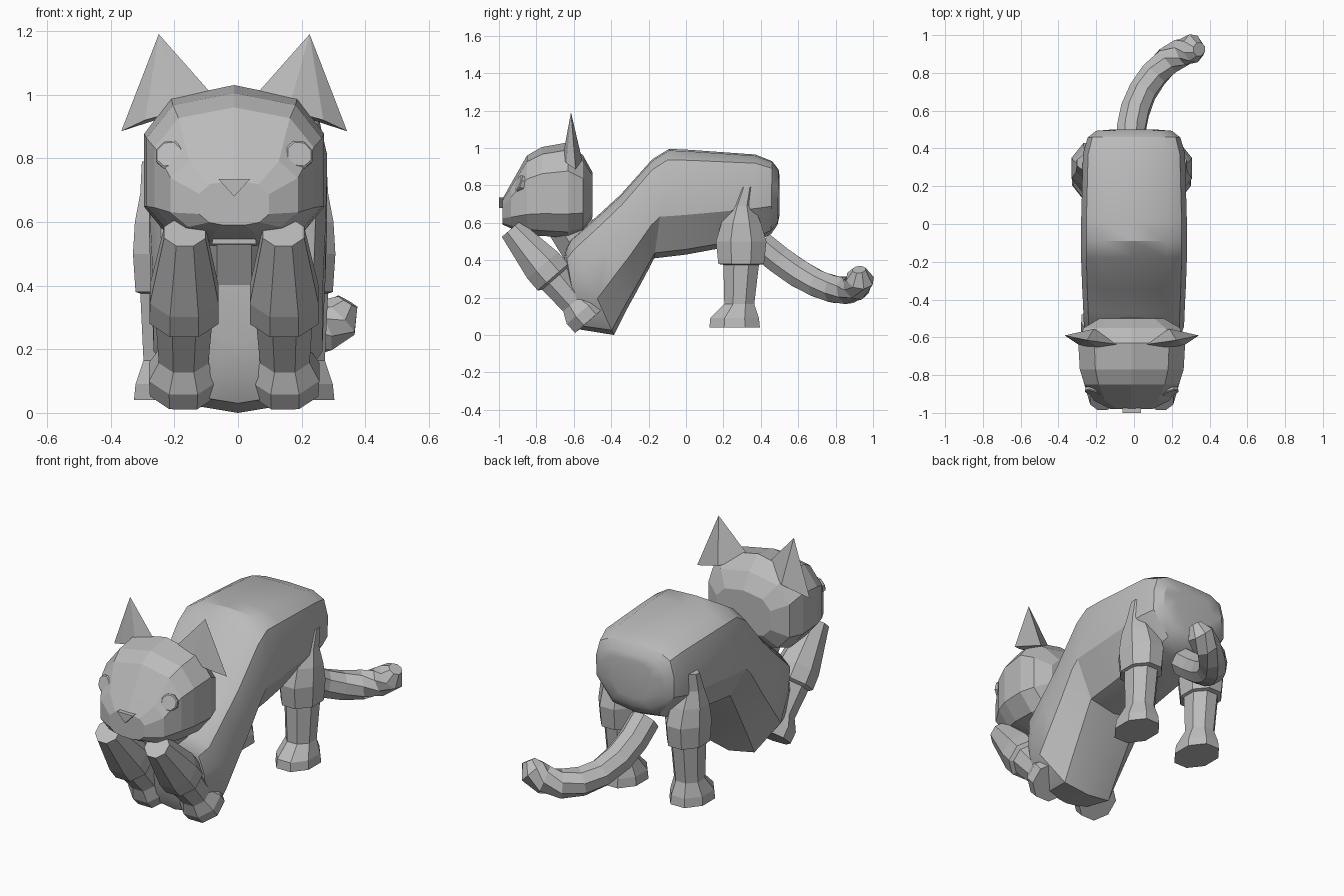
import bpy
import bmesh
from math import sin, cos, pi, radians
from mathutils import Vector

cube = bpy.data.objects.get("Cube")
if cube:
    bpy.data.objects.remove(cube)

CX = -0.012  # centre line of the head and the paired parts

grey = bpy.data.materials.new("soft_grey")
grey.use_nodes = True
colour = (0.5, 0.5, 0.5, 1)
grey.diffuse_color = colour
grey.node_tree.nodes["Principled BSDF"].inputs["Base Color"].default_value = colour


def finish(name, bm):
    bmesh.ops.recalc_face_normals(bm, faces=bm.faces)
    mesh = bpy.data.meshes.new(name)
    bm.to_mesh(mesh)
    bm.free()
    mesh.materials.append(grey)
    obj = bpy.data.objects.new(name, mesh)
    bpy.context.collection.objects.link(obj)
    return obj


def loft(name, rings):
    """Skin a list of equal-sized rings and close both ends."""
    bm = bmesh.new()
    loops = [[bm.verts.new(p) for p in ring] for ring in rings]
    n = len(loops[0])
    for a, b in zip(loops, loops[1:]):
        for i in range(n):
            j = (i + 1) % n
            bm.faces.new((a[i], a[j], b[j], b[i]))
    bm.faces.new(loops[0])
    bm.faces.new(loops[-1])
    return finish(name, bm)


def tube(name, path, radii, axis=None, sides=8):
    """Faceted limb; radii are (across, along) pairs, axis fixes the ring tilt."""
    pts = [Vector(p) for p in path]
    rings = []
    for i, p in enumerate(pts):
        t = axis or pts[min(i + 1, len(pts) - 1)] - pts[max(i - 1, 0)]
        t = Vector(t).normalized()
        v = t.cross(Vector((1, 0, 0))).normalized()
        u = v.cross(t)
        k = 1 / cos(pi / sides)
        angles = [2 * pi * (s + 0.5) / sides for s in range(sides)]
        rings.append([p + k * (u * radii[i][0] * cos(a) + v * radii[i][1] * sin(a))
                      for a in angles])
    return loft(name, rings)


def section(outline, cx, width, top, low):
    """Mirrored cross-section strung between a top and a low (y, z) point."""
    full = outline + [(-x, h) for x, h in reversed(outline) if x]
    return [(cx + x * width, low[0] + (top[0] - low[0]) * h,
             low[1] + (top[1] - low[1]) * h) for x, h in full]


# Body: arched tube bending down to a domed chest
body_outline = [(0, 1), (0.62, 0.985), (0.9, 0.9), (1, 0.68), (1, 0.38),
                (0.58, 0.05), (0, 0)]
body = [
    (0.12, (0.5, 0.85), (0.5, 0.64)),
    (0.2, (0.495, 0.885), (0.49, 0.59)),
    (0.245, (0.46, 0.93), (0.455, 0.54)),
    (0.27, (0.37, 0.965), (0.38, 0.5)),
    (0.28, (0.02, 0.99), (0.0, 0.43)),
    (0.28, (-0.09, 0.995), (-0.17, 0.41)),
    (0.28, (-0.18, 0.94), (-0.19, 0.37)),
    (0.275, (-0.35, 0.75), (-0.265, 0.23)),
    (0.27, (-0.47, 0.64), (-0.32, 0.13)),
    (0.265, (-0.62, 0.51), (-0.385, 0.0)),
    (0.22, (-0.645, 0.45), (-0.57, 0.03)),
    (0.14, (-0.65, 0.42), (-0.61, 0.1)),
    (0.08, (-0.65, 0.4), (-0.63, 0.22)),
]
torso = loft("body", [section(body_outline, 0, *r) for r in body])
bpy.ops.object.select_all(action="DESELECT")
torso.select_set(True)
bpy.context.view_layer.objects.active = torso
bpy.ops.object.shade_smooth_by_angle(angle=radians(30))

# Head: rounded block tapering to the muzzle
head_outline = [(0, 1), (0.7, 0.92), (1, 0.7), (1, 0.25), (0.72, 0.06), (0.3, 0)]
head = [(-0.98, 0.11, 0.73, 0.59), (-0.935, 0.2, 0.81, 0.57),
        (-0.85, 0.25, 0.96, 0.54), (-0.77, 0.275, 1.005, 0.53),
        (-0.63, 0.283, 1.03, 0.52), (-0.55, 0.255, 0.96, 0.55),
        (-0.5, 0.17, 0.87, 0.63)]
loft("head", [section(head_outline, CX, w, (y, t), (y, b)) for y, w, t, b in head])

# Neck
tube("neck", [(CX, -0.63, 0.6), (CX, -0.52, 0.42)], [(0.13, 0.12)] * 2)

# Chin
loft("chin", [section([(0.9, 1), (1, 0)], CX, 0.07, (y, 0.57), (y, 0.53))
              for y in (-0.87, -0.75)])

# Nose: small wedge
loft("nose", [[(CX - 0.05, y, 0.735), (CX + 0.05, y, 0.735), (CX, y, 0.68)]
              for y in (-1.0, -0.93)])

for side, label in ((1, "left"), (-1, "right")):
    def at(x, y, z):
        return (CX + side * x, y, z)

    # Ear: faceted spike
    bm = bmesh.new()
    tip = bm.verts.new(at(0.237, -0.615, 1.19))
    base = [bm.verts.new(at(*p)) for p in
            ((0.355, -0.59, 0.885), (0.28, -0.64, 0.92), (0.17, -0.66, 0.95),
             (0.06, -0.64, 0.99), (0.2, -0.555, 0.935))]
    for i in range(len(base)):
        bm.faces.new((tip, base[i], base[(i + 1) % len(base)]))
    bm.faces.new(base)
    finish(label + "_ear", bm)

    # Eye: flat button
    out = Vector((side * 0.3, -1, 0.35)).normalized()
    c = Vector(at(0.2, -0.88, 0.807))
    tube(label + "_eye", [c - out * 0.03, c + out * 0.015, c + out * 0.02],
         [(0.044, 0.044), (0.044, 0.044), (0.038, 0.038)], out)

    # Front leg: reaches up and forward from its paw
    start, end = Vector(at(0.16, -0.513, 0.08)), Vector(at(0.155, -0.935, 0.567))
    steps = [(0, 0.105), (0.1, 0.108), (0.2, 0.078), (0.45, 0.088),
             (0.47, 0.108), (0.6, 0.108), (1, 0.065)]
    tube(label + "_front_leg", [start.lerp(end, s) for s, r in steps],
         [(r, r) for s, r in steps], end - start)

    # Hind leg: paw, shin and tapered thigh
    hind = [(0.21, 0.26, 0.04, 0.105, 0.135), (0.21, 0.26, 0.09, 0.1, 0.13),
            (0.21, 0.285, 0.165, 0.075, 0.08), (0.21, 0.295, 0.375, 0.085, 0.095),
            (0.21, 0.295, 0.38, 0.1, 0.122), (0.21, 0.295, 0.5, 0.108, 0.135),
            (0.212, 0.295, 0.6, 0.1, 0.105), (0.225, 0.3, 0.69, 0.07, 0.062),
            (0.235, 0.325, 0.79, 0.055, 0.04)]
    tube(label + "_hind_leg", [at(*h[:3]) for h in hind],
         [h[3:] for h in hind], (0, 0, 1))

# Tail: low sweep curling to the left
tail = [(-0.02, 0.4, 0.48), (-0.015, 0.5, 0.4), (0.005, 0.6, 0.33),
        (0.045, 0.7, 0.275), (0.105, 0.79, 0.245), (0.18, 0.865, 0.24),
        (0.255, 0.91, 0.26), (0.315, 0.93, 0.3), (0.345, 0.925, 0.35)]
tail_radii = [0.075] * 3 + [0.072] * 5 + [0.035]
tube("tail", tail, [(r, r) for r in tail_radii])
